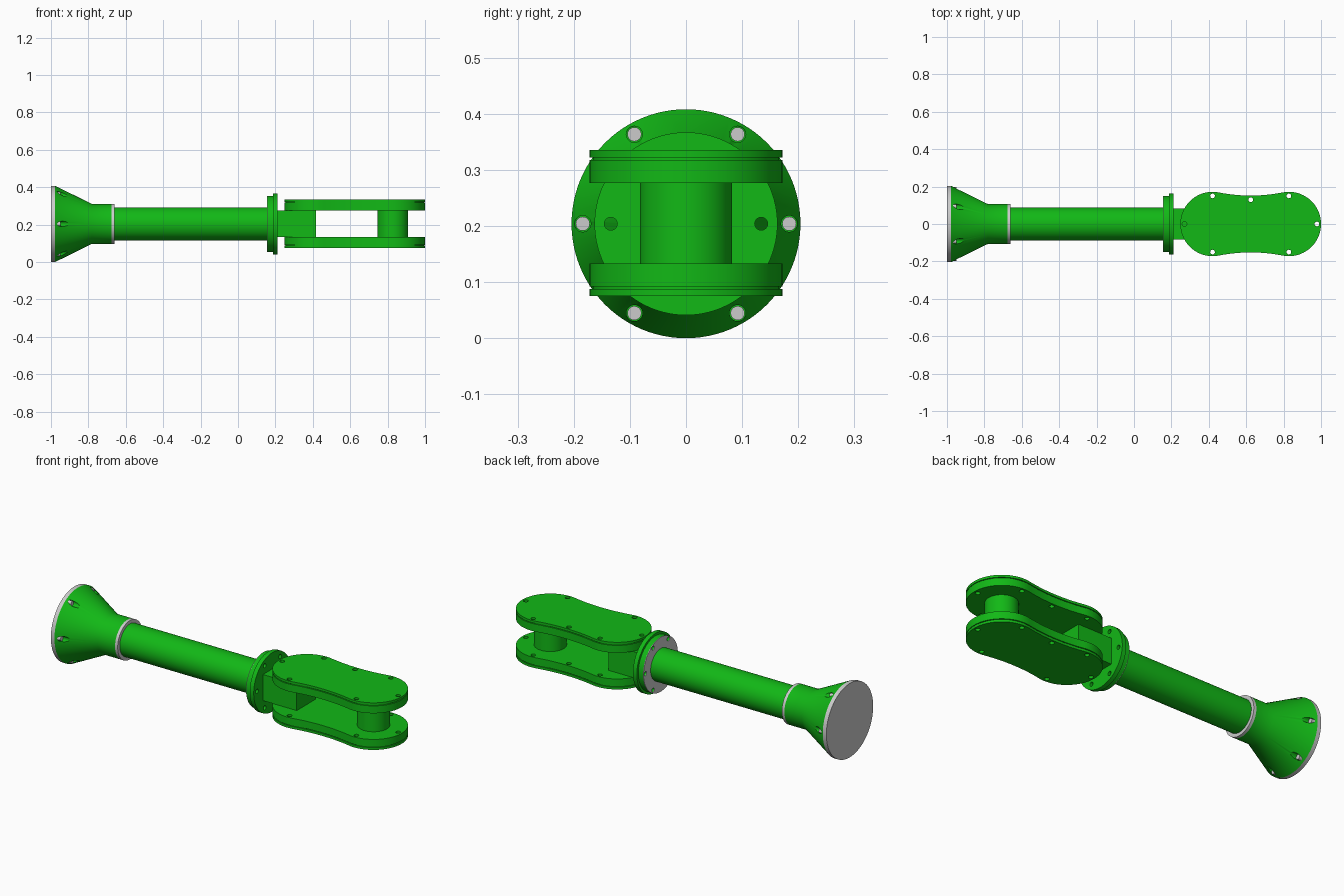
import bpy, bmesh, math
from math import sin, cos, pi, radians

if "Cube" in bpy.data.objects:
    bpy.data.objects.remove(bpy.data.objects["Cube"])

AXIS = 0.204      # height of the arm's centre line
SEG = 96
green = bpy.data.materials.new("green")
green.diffuse_color = (0.006, 0.48, 0.008, 1)
green.use_nodes = True
green.node_tree.nodes["Principled BSDF"].inputs["Base Color"].default_value = green.diffuse_color


def finish(ob, mat):
    if mat:
        ob.data.materials.append(mat)
    bpy.ops.object.select_all(action='DESELECT')
    ob.select_set(True)
    bpy.context.view_layer.objects.active = ob
    bpy.ops.object.shade_smooth_by_angle(angle=radians(30))
    return ob


def mesh_object(name, bm):
    bmesh.ops.recalc_face_normals(bm, faces=bm.faces)
    me = bpy.data.meshes.new(name)
    bm.to_mesh(me)
    bm.free()
    ob = bpy.data.objects.new(name, me)
    bpy.context.collection.objects.link(ob)
    return ob


def add_lathe(bm, profile, y=0, z=AXIS, seg=SEG):
    # closed solid of revolution about x, profile of (x, radius)
    rings = [[bm.verts.new((x, y + r * cos(2 * pi * i / seg), z + r * sin(2 * pi * i / seg)))
              for i in range(seg)] for x, r in profile]
    for a, b in zip(rings, rings[1:]):
        for i in range(seg):
            j = (i + 1) % seg
            bm.faces.new((a[i], a[j], b[j], b[i]))
    bm.faces.new(rings[0])
    bm.faces.new(rings[-1])


def lathe(name, profile, mat=green):
    bm = bmesh.new()
    add_lathe(bm, profile)
    return finish(mesh_object(name, bm), mat)


def circle(cx, cy, r, n=24):
    return [(cx + r * cos(2 * pi * i / n), cy + r * sin(2 * pi * i / n)) for i in range(n)]


def slab(name, loops, thickness, loc, rot=(0, 0, 0), mat=green):
    # extruded flat outline, the inner loops become holes
    cu = bpy.data.curves.new(name, 'CURVE')
    cu.dimensions = '2D'
    cu.fill_mode = 'BOTH'
    cu.extrude = thickness / 2
    for pts in loops:
        sp = cu.splines.new('POLY')
        sp.points.add(len(pts) - 1)
        for p, (x, y) in zip(sp.points, pts):
            p.co = (x, y, 0, 1)
        sp.use_cyclic_u = True
    ob = bpy.data.objects.new(name, cu)
    bpy.context.collection.objects.link(ob)
    ob.location, ob.rotation_euler = loc, rot
    bpy.ops.object.select_all(action='DESELECT')
    ob.select_set(True)
    bpy.context.view_layer.objects.active = ob
    bpy.ops.object.convert(target='MESH')
    ob = bpy.context.view_layer.objects.active
    bm = bmesh.new()
    bm.from_mesh(ob.data)
    bmesh.ops.remove_doubles(bm, verts=bm.verts, dist=1e-5)
    bmesh.ops.recalc_face_normals(bm, faces=bm.faces)
    bm.to_mesh(ob.data)
    bm.free()
    return finish(ob, mat)


# Flared base with counterbored bolt holes
bolt_spots = [(0.184 * cos(k * pi / 3), AXIS + 0.184 * sin(k * pi / 3)) for k in range(6)]
lathe("base_disc", [(-1, 0.204), (-0.978, 0.204)], None)
bm = bmesh.new()
add_lathe(bm, [(-0.978, 0.204), (-0.97, 0.2), (-0.782, 0.107), (-0.676, 0.107)])
cone = mesh_object("base_cone", bm)
bm = bmesh.new()
for y, z in bolt_spots:
    add_lathe(bm, [(-0.972, 0.0145), (-0.85, 0.0145)], y, z, 32)
cutter = mesh_object("bolt_hole_cutter", bm)
cutter.hide_render = True
mod = cone.modifiers.new("holes", 'BOOLEAN')
mod.object = cutter
mod.operation = 'DIFFERENCE'
mod.solver = 'EXACT'
bpy.context.view_layer.objects.active = cone
bpy.ops.object.modifier_apply(modifier=mod.name)
bpy.data.objects.remove(cutter)
finish(cone, green)

bm = bmesh.new()
for y, z in bolt_spots:
    add_lathe(bm, [(-0.975, 0.0125), (-0.948, 0.0125)], y, z, 32)
finish(mesh_object("base_bolts", bm), None)

# Grey collar and long tube
lathe("collar_ring", [(-0.676, 0.107), (-0.66, 0.107)], None)
lathe("arm_tube", [(-0.66, 0.0885), (0.16, 0.0885)])

# Two-step flange with a grey rear face and six through holes
ring_holes = [circle(0.134 * cos(pi / 2 + k * pi / 3), 0.134 * sin(pi / 2 + k * pi / 3), 0.0115)
              for k in range(6)]
for name, r, x0, x1, mat in (("flange_rear_face", 0.15, 0.154, 0.157, None),
                             ("flange_rear", 0.15, 0.157, 0.186, green),
                             ("flange_front", 0.163, 0.186, 0.21, green)):
    slab(name, [circle(0, 0, r, SEG)] + ring_holes, x1 - x0,
         ((x0 + x1) / 2, 0, AXIS), (0, pi / 2, 0), mat)

# Block that carries the fork
bm = bmesh.new()
bmesh.ops.create_cube(bm, size=1)
bmesh.ops.scale(bm, vec=(0.207, 0.164, 0.144), verts=bm.verts)
bmesh.ops.translate(bm, vec=(0.3125, 0, AXIS + 0.001), verts=bm.verts)
finish(mesh_object("fork_block", bm), green)

# Waisted fork plates: two round lobes joined by tangent concave arcs
MID, HALF, LOBE, WAIST = 0.624, 0.204, 0.172, 0.152


def waisted(inset):
    r, w = LOBE - inset, WAIST - inset
    big = (w * w + HALF * HALF - r * r) / (2 * (r - w))
    t = math.atan2(w + big, HALF)
    pts = []
    for s in (1, -1):
        # right lobe then upper waist; the half-turn gives the other half
        for i in range(49):
            a = -(pi - t) + 2 * (pi - t) * i / 48
            pts.append((MID + s * (HALF + r * cos(a)), s * r * sin(a)))
        for i in range(1, 24):
            a = (pi / 2 - t) * (1 - 2 * i / 24)
            pts.append((MID + s * big * sin(a), s * (w + big - big * cos(a))))
    return pts


spots = [(0.27, 0), (0.978, 0), (MID, 0.13)]
spots += [(MID + sx * HALF, sy * 0.15) for sx in (1, -1) for sy in (1, -1)]
plate_holes = [circle(x, y, 0.0125) for x, y in spots]
for side, s in (("upper", 1), ("lower", -1)):
    for part, inset, d0, d1 in (("plate", 0, 0.072, 0.113),
                                ("gasket", 0.006, 0.113, 0.117),
                                ("cover", 0, 0.117, 0.130)):
        slab(f"{side}_fork_{part}", [waisted(inset)] + plate_holes, d1 - d0,
             (0, 0, AXIS + 0.001 + s * (d0 + d1) / 2))

# Round pin between the plates
slab("fork_pin", [circle(MID + HALF, 0, 0.082, 64)], 0.144, (0, 0, AXIS + 0.001))
